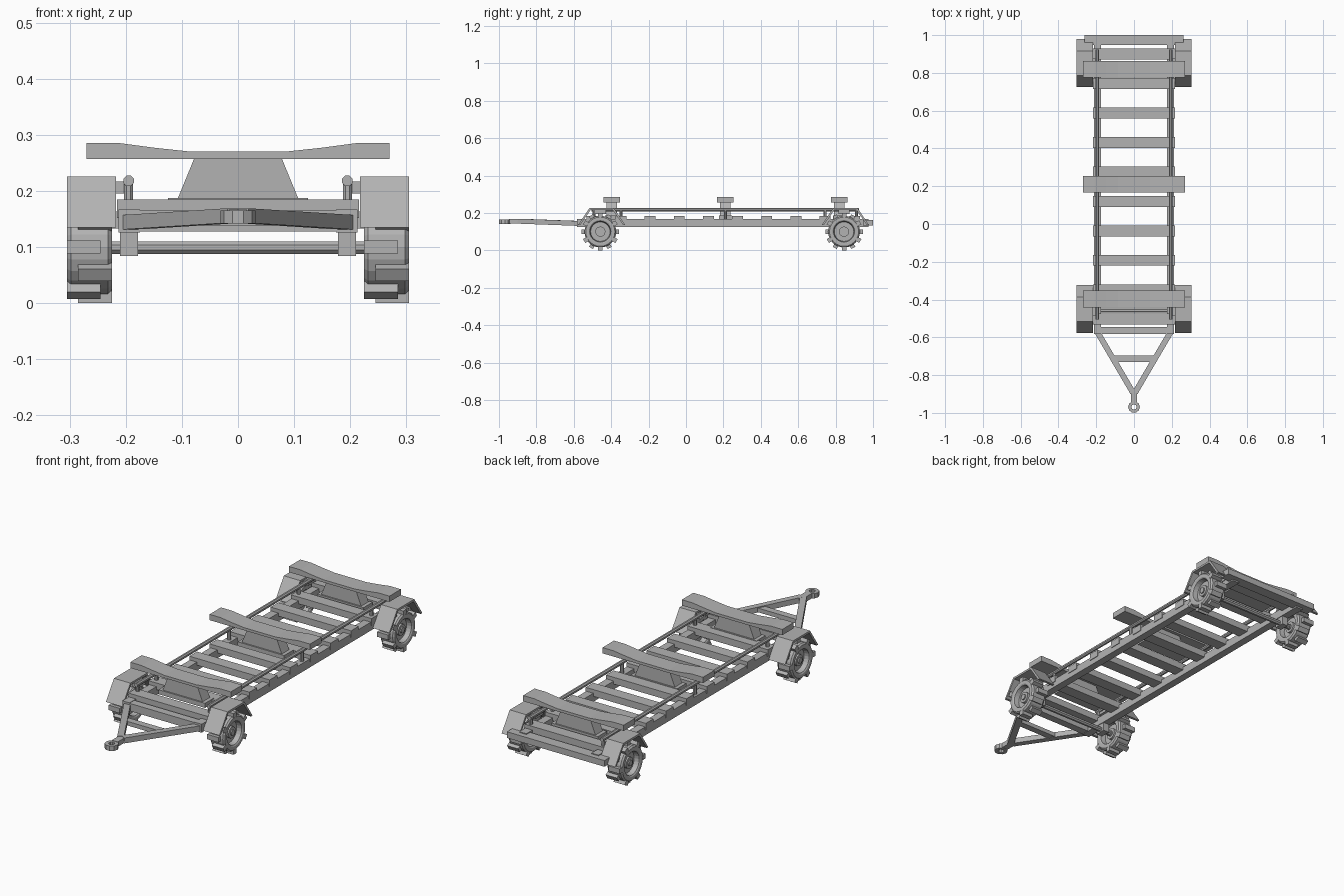
import bpy, bmesh, math
from mathutils import Vector, Matrix

cube = bpy.data.objects.get("Cube")
if cube:
    bpy.data.objects.remove(cube, do_unlink=True)

GREY = (0.45, 0.45, 0.45, 1)
mat = bpy.data.materials.new("plain_grey")
mat.use_nodes = True
mat.diffuse_color = GREY
mat.node_tree.nodes["Principled BSDF"].inputs["Base Color"].default_value = GREY


def finish(name, bm):
    bmesh.ops.remove_doubles(bm, verts=bm.verts, dist=1e-5)
    bmesh.ops.recalc_face_normals(bm, faces=bm.faces)
    mesh = bpy.data.meshes.new(name)
    bm.to_mesh(mesh)
    bm.free()
    mesh.materials.append(mat)
    ob = bpy.data.objects.new(name, mesh)
    bpy.context.collection.objects.link(ob)
    return ob


def add_box(bm, centre, size, matrix=Matrix()):
    m = matrix @ Matrix.Translation(centre) @ Matrix.Diagonal((*size, 1))
    bmesh.ops.create_cube(bm, size=1, matrix=m)


def box(name, x, y, z):
    """Box from (low, high) ranges."""
    bm = bmesh.new()
    add_box(bm, [(r[0] + r[1]) / 2 for r in (x, y, z)], [r[1] - r[0] for r in (x, y, z)])
    return finish(name, bm)


def bar(name, a, b, width, height):
    """Rectangular bar between two points."""
    a, b = Vector(a), Vector(b)
    rot = (b - a).to_track_quat('Y', 'Z').to_matrix().to_4x4()
    bm = bmesh.new()
    add_box(bm, (0, 0, 0), (width, (b - a).length, height),
            Matrix.Translation((a + b) / 2) @ rot)
    return finish(name, bm)


def rod(name, a, b, radius, sides=8):
    a, b = Vector(a), Vector(b)
    rot = (b - a).to_track_quat('Z', 'Y').to_matrix().to_4x4()
    turn = Matrix.Rotation(math.pi / sides, 4, 'Z')
    bm = bmesh.new()
    bmesh.ops.create_cone(bm, cap_ends=True, segments=sides, radius1=radius, radius2=radius,
                          depth=(b - a).length, matrix=Matrix.Translation((a + b) / 2) @ rot @ turn)
    return finish(name, bm)


def prism(name, points, place, lo, hi):
    """Extrude a closed outline; place(u, v, w) gives the 3D position."""
    bm = bmesh.new()
    ends = [[bm.verts.new(place(u, v, w)) for u, v in points] for w in (lo, hi)]
    n = len(points)
    for ring in ends:
        bm.faces.new(ring)
    for i in range(n):
        j = (i + 1) % n
        bm.faces.new((ends[0][i], ends[0][j], ends[1][j], ends[1][i]))
    return finish(name, bm)


def lathe(bm, profile, steps, place, closed):
    """Turn (radius, offset) points around an axis."""
    rings = []
    for s in range(steps):
        t = 2 * math.pi * s / steps
        rings.append([bm.verts.new(place(r * math.cos(t), r * math.sin(t), h)) for r, h in profile])
    n = len(profile)
    for s in range(steps):
        p, q = rings[s], rings[(s + 1) % steps]
        for i in range(n if closed else n - 1):
            j = (i + 1) % n
            bm.faces.new((p[i], p[j], q[j], q[i]))


# Wheel: turned tyre with recessed rim and hub, plus staggered lugs
half_wheel = [(0, .03), (.014, .03), (.014, .024), (.027, .024), (.027, .012),
              (.052, .012), (.056, .036), (.062, .04), (.078, .04), (.085, .033)]
wheel_profile = half_wheel + [(r, -h) for r, h in reversed(half_wheel)]


def wheel(name, x, y):
    centre = Vector((x, y, .1))
    bm = bmesh.new()
    lathe(bm, wheel_profile, 24, lambda a, b, h: centre + Vector((h, a, b)), False)
    for k in range(12):
        shift = -.01 if k % 2 == 0 else .01
        turn = Matrix.Translation(centre) @ Matrix.Rotation(math.radians(30 * k), 4, 'X')
        add_box(bm, (shift, .089, 0), (.06, .022, .024), turn)
    return finish(name, bm)


# Frame: side beams, slats and end bars
for side, s in (("left", 1), ("right", -1)):
    box(f"{side}_beam", sorted((s * .175, s * .213)), (-.583, .975), (.126, .167))
for i in range(10):
    y = .9 - .156 * i
    box(f"slat_{i + 1}", (-.216, .216), (y - .029, y + .029), (.152, .185))
box("front_bar", (-.2, .2), (-.583, -.545), (.128, .165))
box("rear_bar", (-.262, .262), (.947, 1), (.133, .163))

# Drawbar with cross brace and towing eye
for side, s in (("left", 1), ("right", -1)):
    bar(f"{side}_drawbar", (s * .195, -.57, .144), (s * .006, -.892, .156), .03, .026)
box("drawbar_brace", (-.108, .108), (-.73, -.697), (.138, .158))
box("hitch_neck", (-.016, .016), (-.945, -.87), (.143, .167))
bm = bmesh.new()
lathe(bm, [(.014, .142), (.031, .142), (.031, .165), (.014, .165)], 10,
      lambda a, b, h: (a, b - .969, h), True)
finish("towing_eye", bm)

# Running gear at both ends
fender_line = [(-.127, .135), (-.065, .226), (.065, .226), (.127, .135)]
fender_inner = [(.115, .135), (.059, .216), (-.059, .216), (-.115, .135)]
for end, y in (("front", -.458), ("rear", .845)):
    rod(f"{end}_axle", (-.29, y, .099), (.29, y, .099), .012)
    for side, s in (("left", 1), ("right", -1)):
        wheel(f"{end}_{side}_wheel", s * .265, y)
        box(f"{end}_{side}_axle_hanger", sorted((s * .178, s * .21)),
            (y - .025, y + .025), (.084, .13))
        prism(f"{end}_{side}_fender", fender_line + fender_inner,
              lambda u, v, w, y=y: (w, y + .007 + u, v), *sorted((s * .217, s * .305)))
        box(f"{end}_{side}_fender_bracket", sorted((s * .195, s * .225)),
            (y - .03, y + .03), (.195, .217))

# Upper side rails on posts
for side, s in (("left", 1), ("right", -1)):
    x = s * .195
    rod(f"{side}_upper_rail", (x, -.505, .218), (x, .925, .218), .01)
    for i, y in enumerate((-.492, -.348, .211, .744, .912)):
        rod(f"{side}_rail_post_{i + 1}", (x, y, .16), (x, y, .218), .009)

# Cradle bolsters on tapered pedestals
cradle = [(-.27, .257), (.27, .257), (.27, .285), (.21, .285), (.15, .277), (.085, .27),
          (-.085, .27), (-.15, .277), (-.21, .285), (-.27, .285)]
pedestal = [(-.108, .185), (.108, .185), (.078, .258), (-.078, .258)]
for name, y in (("front", -.397), ("middle", .211), ("rear", .82)):
    def place(u, v, w, y=y):
        return (u, y + w, v)
    prism(f"{name}_cradle", cradle, place, -.044, .044)
    prism(f"{name}_pedestal", pedestal, place, -.028, .028)
    box(f"{name}_pedestal_base", (-.125, .125), (y - .035, y + .035), (.165, .187))
